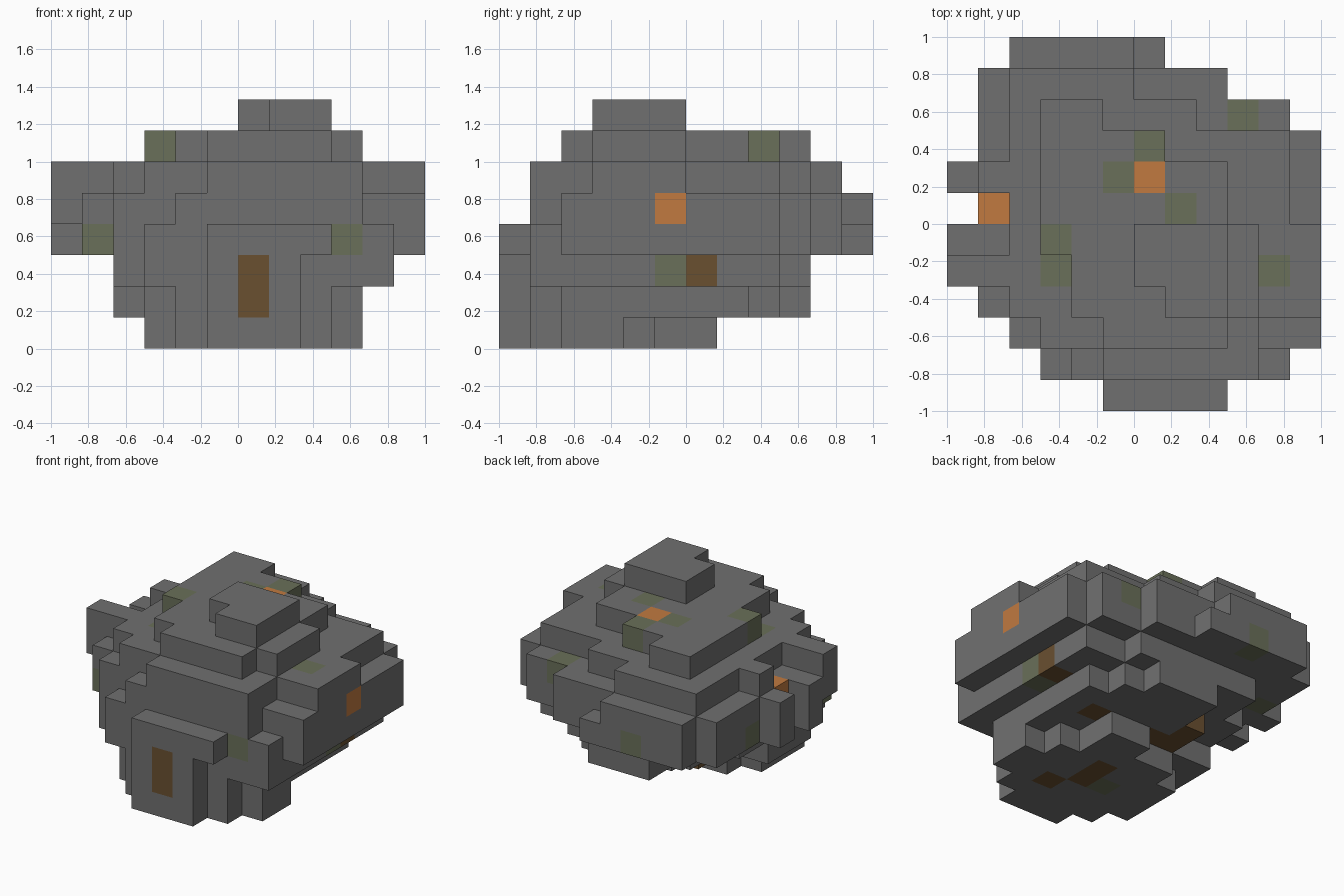
import bpy
import bmesh
from mathutils import Vector

if "Cube" in bpy.data.objects:
    bpy.data.objects.remove(bpy.data.objects["Cube"], do_unlink=True)

CELL = 1 / 6
HALF = 6


def make_material(name, colour):
    material = bpy.data.materials.new(name)
    material.use_nodes = True
    material.diffuse_color = (*colour, 1)
    shader = material.node_tree.nodes["Principled BSDF"]
    shader.inputs["Base Color"].default_value = (*colour, 1)
    shader.inputs["Roughness"].default_value = 0.9
    return material


materials = [
    make_material("stone grey", (0.163, 0.163, 0.163)),
    make_material("moss green", (0.144, 0.162, 0.1)),
    make_material("ore orange", (0.533, 0.195, 0.051)),
    make_material("earth brown", (0.144, 0.08, 0.03)),
]
GREY, GREEN, ORANGE, BROWN = range(len(materials))

cells = {}


def slab(level, *rectangles):
    """Fill one layer of blocks from (x start, x end, y start, y end)."""
    for x0, x1, y0, y1 in rectangles:
        for x in range(x0, x1):
            for y in range(y0, y1):
                cells[x, y, level] = GREY


def paint(colour, *positions):
    for position in positions:
        if position in cells:
            cells[position] = colour


# Narrow foot
slab(0, (5, 8, 0, 1), (4, 9, 1, 2), (3, 10, 2, 4), (3, 9, 4, 5),
     (4, 8, 5, 6), (6, 8, 6, 7))

# Flaring underside
slab(1, (5, 8, 0, 1), (4, 9, 1, 2), (3, 10, 2, 3), (2, 10, 3, 6),
     (4, 10, 6, 8), (5, 9, 8, 9), (5, 8, 9, 10))
slab(2, (5, 8, 0, 1), (3, 11, 1, 2), (2, 11, 2, 8), (3, 11, 8, 9),
     (3, 9, 9, 10))

# Wide middle with side knobs
slab(3, (5, 9, 0, 1), (3, 11, 1, 2), (2, 12, 2, 3), (1, 12, 3, 9),
     (0, 1, 5, 6), (0, 1, 7, 8), (1, 11, 9, 10), (1, 9, 10, 11), (2, 7, 11, 12))
slab(4, (4, 10, 1, 2), (2, 12, 2, 3), (1, 12, 3, 9), (0, 1, 4, 6),
     (0, 1, 7, 8), (1, 11, 9, 10), (1, 9, 10, 11), (2, 6, 11, 12))
slab(5, (5, 10, 1, 2), (3, 10, 2, 3), (2, 12, 3, 6), (0, 2, 4, 5),
     (2, 11, 6, 9), (1, 2, 7, 8), (2, 8, 9, 10), (2, 6, 10, 11))

# Stepped crown
slab(6, (5, 9, 2, 3), (4, 10, 3, 5), (3, 10, 5, 6), (3, 9, 6, 8),
     (3, 7, 8, 9), (3, 5, 9, 10))
slab(7, (6, 9, 4, 6), (7, 9, 3, 4))

# Moss, ore and earth blocks
paint(GREEN, (3, 5, 6), (3, 4, 5), (6, 8, 6), (5, 7, 6), (7, 6, 6),
      (10, 4, 5), (9, 9, 4), (9, 1, 3), (1, 3, 3), (1, 8, 3), (4, 11, 3),
      (10, 5, 2), (5, 3, 0))
paint(ORANGE, (6, 7, 6), (1, 6, 4), (11, 5, 4))
paint(BROWN, (6, 0, 1), (6, 0, 2), (10, 6, 2), (7, 2, 0), (6, 3, 0),
      (6, 4, 0), (8, 6, 1), (5, 6, 1), (4, 6, 1), (4, 7, 1))

# Outer skin: one square wherever a block meets open air
bm = bmesh.new()
points = {}


def corner(position):
    key = tuple(round(value) for value in position)
    if key not in points:
        x, y, z = key
        points[key] = bm.verts.new(((x - HALF) * CELL, (y - HALF) * CELL, z * CELL))
    return points[key]


for cell, colour in cells.items():
    for axis in range(3):
        for side in (0, 1):
            neighbour = list(cell)
            neighbour[axis] += 2 * side - 1
            if tuple(neighbour) in cells:
                continue
            across, along = Vector(), Vector()
            across[(axis + 1) % 3] = 1
            along[(axis + 2) % 3] = 1
            start = Vector(cell)
            start[axis] += side
            loop = [start, start + across, start + across + along, start + along]
            if side == 0:
                loop.reverse()
            face = bm.faces.new([corner(point) for point in loop])
            face.material_index = colour

# Merge flat neighbours of the same colour
bmesh.ops.dissolve_limit(bm, angle_limit=0.01, verts=bm.verts[:],
                         edges=bm.edges[:], delimit={"MATERIAL"})

mesh = bpy.data.meshes.new("boulder")
bm.to_mesh(mesh)
bm.free()
for material in materials:
    mesh.materials.append(material)
boulder = bpy.data.objects.new("boulder", mesh)
bpy.context.scene.collection.objects.link(boulder)
